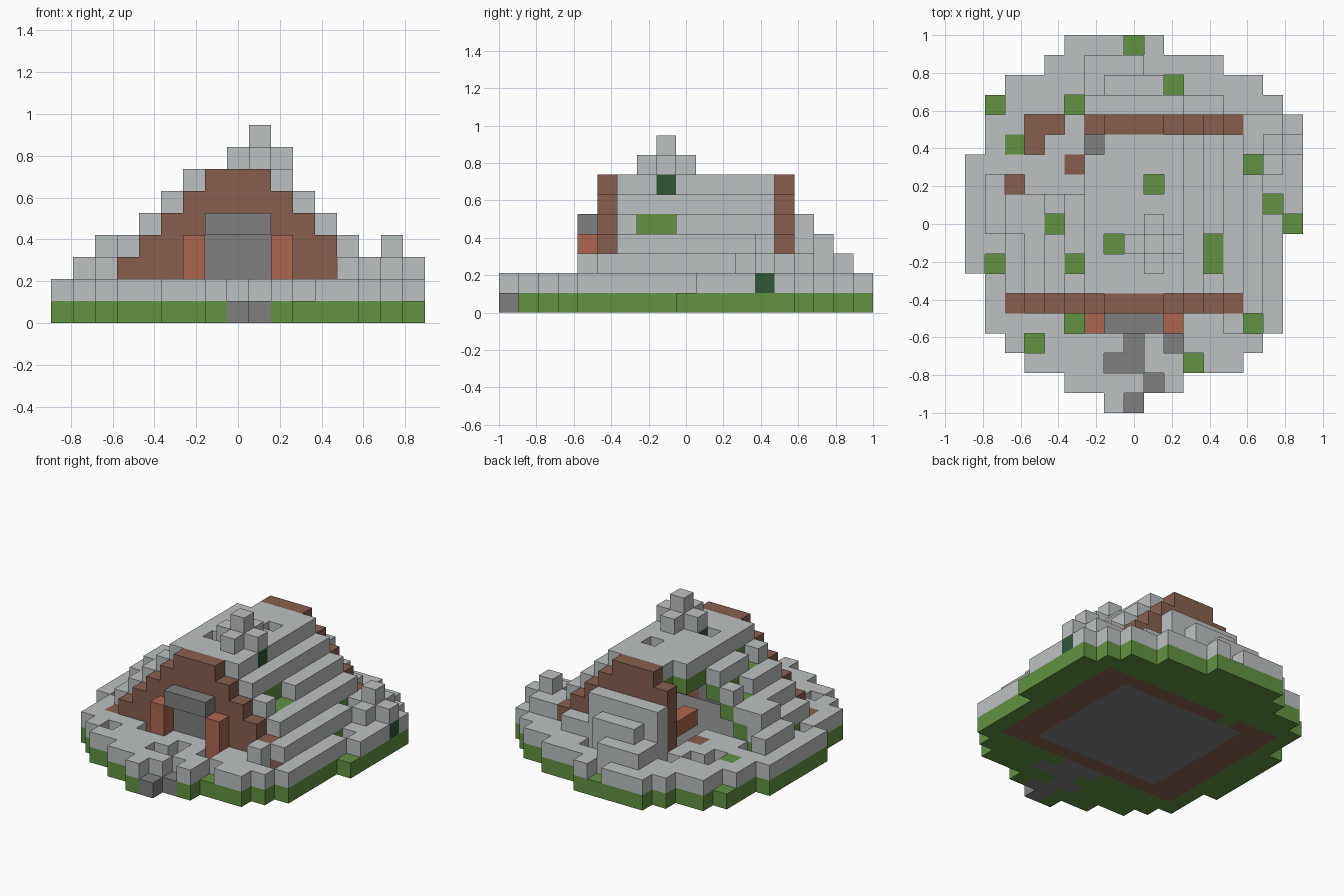
import bpy, bmesh
from mathutils import Vector

old = bpy.data.objects.get("Cube")
if old:
    bpy.data.objects.remove(old, do_unlink=True)

U = 2 / 19  # block size


def material(name, rgb):
    lin = [((c / 255 + 0.055) / 1.055) ** 2.4 for c in rgb] + [1]
    m = bpy.data.materials.new(name)
    m.use_nodes = True
    m.diffuse_color = lin
    bsdf = m.node_tree.nodes["Principled BSDF"]
    bsdf.inputs["Base Color"].default_value = lin
    bsdf.inputs["Roughness"].default_value = 0.9
    return m


snow = material("snow", (188, 193, 193))
grass = material("grass green", (98, 146, 66))
leaf = material("dark leaf green", (48, 86, 54))
wood = material("brown wood", (135, 95, 78))
clay = material("red clay", (172, 102, 80))
stone = material("grey stone", (128, 128, 128))

cells = {}   # block position -> part name
parts = {}   # part name -> material


def fill(part, mat, xs, ys, zs):
    """Fill inclusive ranges of blocks; later parts replace earlier ones."""
    parts[part] = mat
    for i in range(xs[0], xs[1] + 1):
        for j in range(ys[0], ys[1] + 1):
            for k in range(zs[0], zs[1] + 1):
                cells[i, j, k] = part


def block(part, mat, *spots):
    for i, j, k in spots:
        fill(part, mat, (i, i), (j, j), (k, k))


def clear(xs, ys, zs, only=None):
    for c in list(cells):
        inside = all(r[0] <= v <= r[1] for v, r in zip(c, (xs, ys, zs)))
        if inside and (only is None or cells[c] in only):
            del cells[c]


# rounded island: first and last block of each row, front to back
ROWS = [(7, 8), (5, 10), (3, 13), (2, 14), (1, 15), (1, 15), (1, 15), (0, 15),
        (0, 15), (0, 16), (0, 16), (0, 16), (0, 16), (1, 16), (1, 16), (1, 15),
        (2, 14), (4, 12), (5, 9)]
for j, row in enumerate(ROWS):
    fill("ground", grass, row, (j, j), (0, 0))
    fill("snow_cover", snow, row, (j, j), (1, 1))

# foundation and stone floor
fill("foundation", wood, (2, 14), (5, 14), (0, 0))
fill("floor", stone, (4, 12), (6, 13), (0, 0))
block("ground", grass, (5, 14, 0))
clear((6, 13), (6, 13), (1, 1))
clear((3, 5), (6, 10), (1, 1))
fill("rug", clay, (8, 8), (9, 11), (1, 1))
block("loose_plank", wood, (5, 12, 1))

# path to the door, partly under snow
fill("path", stone, (7, 9), (4, 4), (0, 0))
PATH = [(8, 0), (9, 1), (7, 2), (8, 2), (8, 3), (10, 3)]
for i, j in PATH + [(8, 1), (9, 3)]:
    block("path", stone, (i, j, 0))
for i, j in PATH:
    clear((i, i), (j, j), (1, 1))

# stepped gable walls, leafy roof and the snow lying on it
for k in range(1, 7):
    half = 7 - k
    for name, j in (("front_gable", 5), ("back_gable", 14)):
        fill(name, wood, (8 - half, 8 + half), (j, j), (k, k))
    for side in (-1, 1):
        if k < 6:
            i = 8 + side * half
            fill("roof", grass, (i, i), (6, 13), (k, k))
        if k > 1:
            i = 8 + side * (half + 1)
            fill("roof_snow", snow, (i, i), (6, 13), (k, k))
fill("roof", grass, (6, 10), (6, 13), (5, 5))
fill("roof_snow", snow, (6, 10), (6, 13), (6, 6))

# collapsed back corner
BROKEN = ("roof", "roof_snow")
clear((1, 5), (11, 13), (2, 5), BROKEN)
clear((6, 6), (13, 13), (5, 6), BROKEN)
clear((2, 5), (14, 14), (1, 5))
block("snow_cover", snow, (5, 14, 1), (2, 14, 1), (2, 12, 1))
for i, j in ((2, 11), (3, 13)):
    clear((i, i), (j, j), (1, 1))

# gaps in the roof snow
for i, j, k in ((9, 11, 6), (7, 8, 6), (12, 7, 4), (12, 8, 4),
                (5, 7, 5), (4, 9, 4), (14, 12, 2)):
    clear((i, i), (j, j), (k, k))

# gaps in the ground snow
for i, j in ((8, 18), (10, 16), (5, 15), (1, 15), (15, 10), (16, 9), (1, 7),
             (5, 4), (3, 3), (14, 4), (11, 2)):
    clear((i, i), (j, j), (1, 1))

# doorway with posts and lintel
fill("door", stone, (7, 9), (5, 5), (1, 4))
for i in (6, 10):
    fill("door_post", clay, (i, i), (4, 4), (1, 3))
fill("door_lintel", stone, (7, 9), (4, 4), (4, 4))

# snow drifts behind, in front and at the side
fill("back_drift", snow, (6, 12), (15, 15), (2, 2))
fill("back_drift", snow, (6, 9), (16, 16), (2, 2))
fill("back_drift", snow, (6, 8), (17, 17), (2, 2))
fill("back_drift", snow, (6, 10), (15, 15), (3, 4))
fill("back_drift", snow, (7, 9), (16, 16), (3, 3))
block("front_drift", snow, (13, 4, 2), (14, 5, 2), (14, 14, 2))
fill("side_drift", snow, (1, 1), (9, 11), (2, 2))
fill("side_drift", snow, (2, 2), (9, 10), (3, 3))


# snow-capped bushes shaped like a plus
def bush(i, j, k):
    plus = [(i, j), (i - 1, j), (i + 1, j), (i, j - 1), (i, j + 1)]
    block("bush_leaves", leaf, *[(a, b, k) for a, b in plus])
    block("bush_snow", snow, *[(a, b, k + 1) for a, b in plus], (i, j, k + 2))


bush(9, 8, 6)
bush(15, 13, 1)

# turn each part's exposed block sides into one flat-faced mesh
AXES = [Vector(v) for v in ((1, 0, 0), (0, 1, 0), (0, 0, 1))]
for part, mat in parts.items():
    bm = bmesh.new()
    for (i, j, k), owner in cells.items():
        if owner != part:
            continue
        centre = Vector((i - 8, j - 9, k + 0.5))
        for n in range(3):
            for s in (-1, 1):
                d = AXES[n] * s
                if (i + int(d.x), j + int(d.y), k + int(d.z)) in cells:
                    continue
                p, q = AXES[(n + 1) % 3] / 2, AXES[(n + 2) % 3] / 2 * s
                mid = centre + d / 2
                ring = (mid - p - q, mid + p - q, mid + p + q, mid - p + q)
                bm.faces.new([bm.verts.new(v * U) for v in ring])
    bmesh.ops.remove_doubles(bm, verts=bm.verts, dist=U / 100)
    mesh = bpy.data.meshes.new(part)
    bm.to_mesh(mesh)
    bm.free()
    mesh.materials.append(mat)
    bpy.context.collection.objects.link(bpy.data.objects.new(part, mesh))
